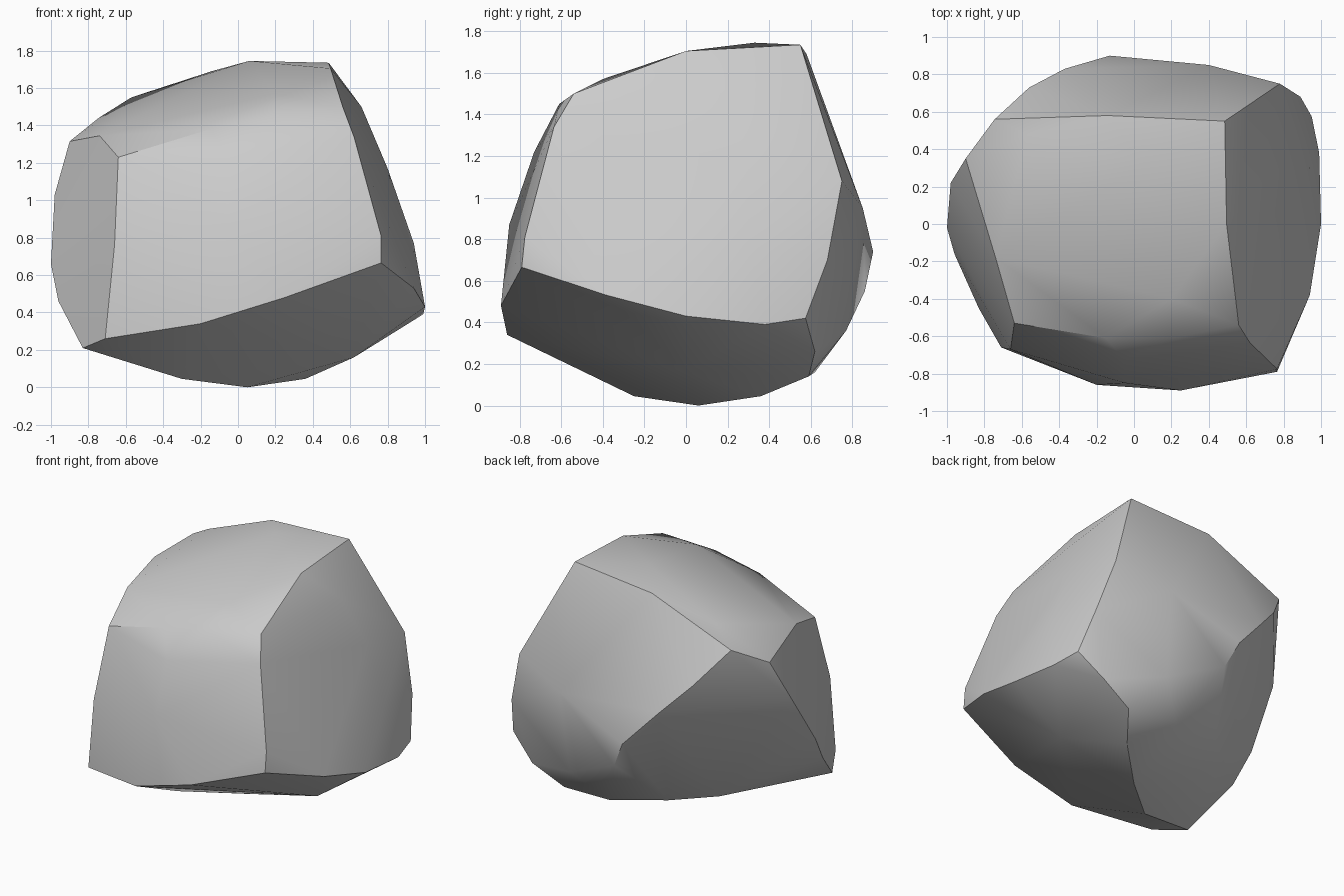
import bpy, bmesh, math

# corner points of each side of the boulder
right_rim = [(.765, -.79, .665), (.765, -.775, .81), (.62, -.635, 1.34),
             (.56, -.54, 1.5), (.495, 0, 1.705), (.485, .55, 1.735),
             (.78, .75, 1.08), (.89, .68, .7), (.95, .575, .42),
             (.99, .38, .39), (1, 0, .43), (.94, -.38, .53)]
right_bulge = [(.66, .2, 1.5), (.8, .3, 1.17), (.94, .3, .77)]
back = [(.4, .85, .95), (-.13, .9, .74), (-.04, .86, .55), (.37, .77, .36),
        (.77, .62, .26), (-.745, .56, 1.44), (-.37, .83, 1.0), (-.56, .73, 1.2)]
left_rim = [(-.9, .35, 1.315), (-.98, .22, 1.03), (-1, -.02, .66), (-.96, -.16, .46),
            (-.83, -.45, .21), (-.71, -.66, .26), (-.66, -.67, .76), (-.64, -.53, 1.23),
            (-.74, -.18, 1.345)]
front = [(.25, -.89, .48), (-.2, -.86, .34), (.2, -.61, 1.45), (-.15, -.61, 1.38),
         (-.05, -.73, 1.22), (-.05, -.85, .87)]
top = [(-.57, .48, 1.55), (-.14, .58, 1.69), (.06, .33, 1.745), (.2, -.4, 1.57)]
base = [(.05, .06, 0), (.54, .59, .14), (.36, .36, .045), (.17, .62, .16),
        (-.235, .535, .232), (-.48, .31, .24), (-.3, -.25, .045), (.62, 0, .16)]

# wrap a convex skin around the points
bm = bmesh.new()
for side in (right_rim, right_bulge, back, left_rim, front, top, base):
    for p in side:
        bm.verts.new(p)
bmesh.ops.convex_hull(bm, input=bm.verts[:])
bmesh.ops.delete(bm, geom=[v for v in bm.verts if not v.link_faces], context='VERTS')
bmesh.ops.recalc_face_normals(bm, faces=bm.faces[:])

mesh = bpy.data.meshes.new("boulder")
bm.to_mesh(mesh)
bm.free()
boulder = bpy.data.objects.new("boulder", mesh)
bpy.context.collection.objects.link(boulder)

# soft faces with crisp broken edges
bpy.context.view_layer.objects.active = boulder
boulder.select_set(True)
bpy.ops.object.shade_smooth_by_angle(angle=math.radians(32))
